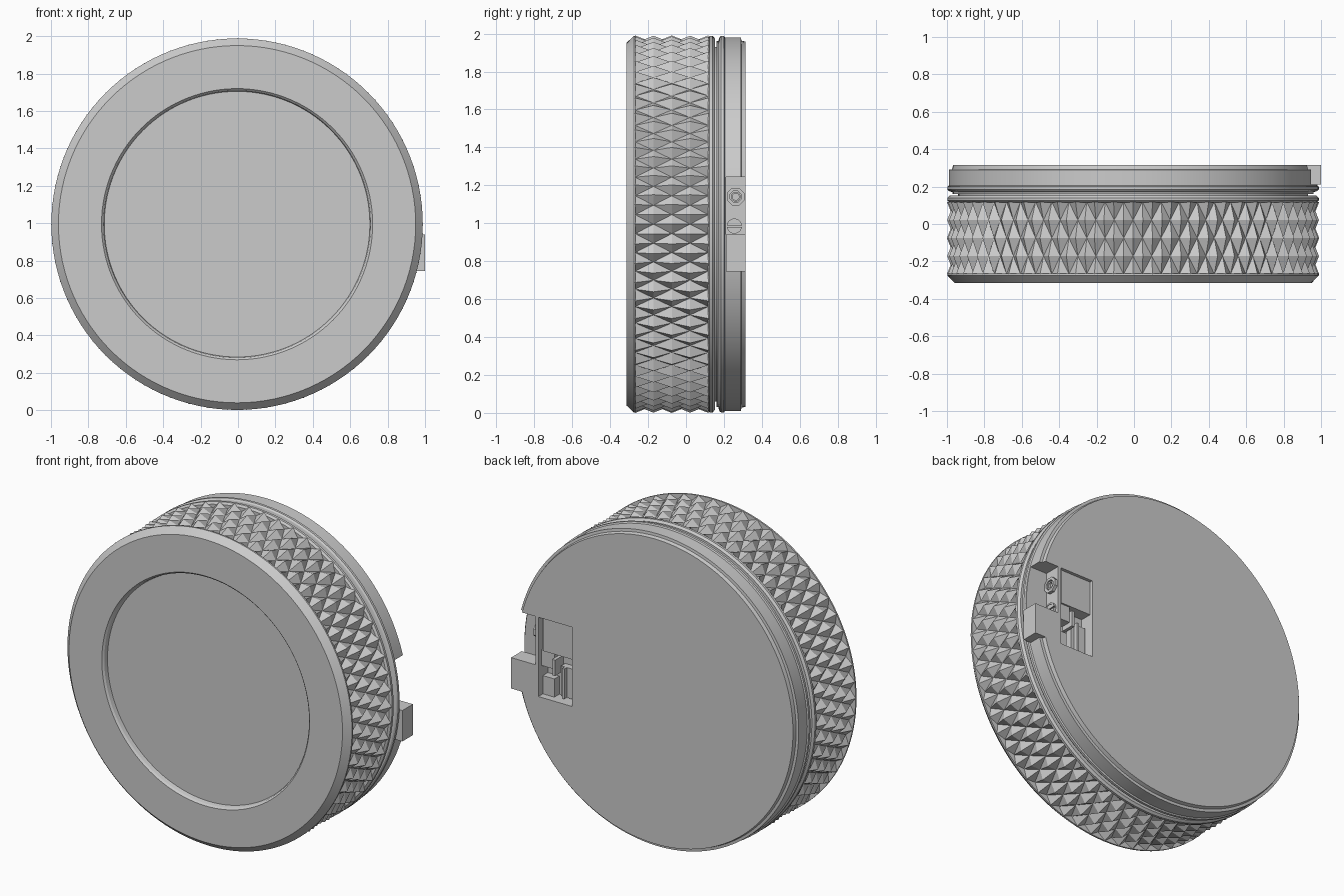
import bpy, bmesh, math

if "Cube" in bpy.data.objects:
    bpy.data.objects.remove(bpy.data.objects["Cube"])

CX, CZ, N = -0.005, 0.995, 120   # wheel axis runs along y through (CX, CZ)


def finish(name, bm, smooth=True):
    bmesh.ops.recalc_face_normals(bm, faces=bm.faces)
    me = bpy.data.meshes.new(name)
    bm.to_mesh(me)
    bm.free()
    ob = bpy.data.objects.new(name, me)
    bpy.context.collection.objects.link(ob)
    bpy.ops.object.select_all(action='DESELECT')
    ob.select_set(True)
    bpy.context.view_layer.objects.active = ob
    if smooth:
        bpy.ops.object.shade_smooth_by_angle(angle=math.radians(20))
    return ob


def ring(bm, r, y, n=N, cx=CX, cz=CZ):
    step = 2 * math.pi / n
    return [bm.verts.new((cx + r * math.cos(i * step), y, cz + r * math.sin(i * step)))
            for i in range(n)]


def lathe(name, profile):
    """Solid turned around the wheel axis; profile is (radius, y), capped at both ends."""
    bm = bmesh.new()
    rings = [ring(bm, r, y) for r, y in profile]
    for a, b in zip(rings, rings[1:]):
        for i in range(N):
            j = (i + 1) % N
            bm.faces.new((a[i], a[j], b[j], b[i]))
    bm.faces.new(rings[0])
    bm.faces.new(rings[-1])
    return finish(name, bm)


def box(name, x, y, z):
    bm = bmesh.new()
    bmesh.ops.create_cube(bm, size=1)
    for v in bm.verts:
        v.co = [(lo + hi) / 2 + c * (hi - lo) for c, (lo, hi) in zip(v.co, (x, y, z))]
    return finish(name, bm, False)


def cut(target, cutter):
    mod = target.modifiers.new("cut", 'BOOLEAN')
    mod.operation, mod.solver, mod.object = 'DIFFERENCE', 'EXACT', cutter
    bpy.context.view_layer.objects.active = target
    bpy.ops.object.modifier_apply(modifier=mod.name)
    bpy.data.objects.remove(cutter)


def tube(name, x0, x1, y, z, r_out, r_in, depth, n):
    """Round socket facing +x with a blind hole."""
    bm = bmesh.new()
    loops = []
    for r, x in ((r_out, x0), (r_out, x1), (r_in, x1), (r_in, x1 - depth)):
        loops.append([bm.verts.new((x, y + r * math.cos((i + .5) * 2 * math.pi / n),
                                    z + r * math.sin((i + .5) * 2 * math.pi / n))) for i in range(n)])
    for a, b in zip(loops, loops[1:]):
        for i in range(n):
            j = (i + 1) % n
            bm.faces.new((a[i], a[j], b[j], b[i]))
    bm.faces.new(loops[0])
    bm.faces.new(loops[-1])
    return finish(name, bm)


# Knob body: dished front, chamfered rim, core under the knurl, rear lip
lathe("knob_body", [
    (0.71, -0.28), (0.715, -0.305), (0.725, -0.315), (0.955, -0.315), (0.993, -0.275),
    (0.993, -0.265), (0.955, -0.265), (0.955, 0.115), (0.98, 0.115), (0.993, 0.125),
    (0.993, 0.14), (0.98, 0.152), (0.935, 0.152)])

# Knurled grip: peaks and valleys alternate on a grid, split along the valley lines
bm = bmesh.new()
ROWS = 4
Y0, Y1 = -0.268, 0.118
grid = []
for k in range(ROWS + 1):
    loop = ring(bm, 1.0, Y0 + (Y1 - Y0) * k / ROWS)
    for i, v in enumerate(loop):
        r = 0.995 if (i + k) % 2 == 0 else 0.957
        v.co.x, v.co.z = CX + (v.co.x - CX) * r, CZ + (v.co.z - CZ) * r
    grid.append(loop)
for k in range(ROWS):
    for i in range(N):
        j = (i + 1) % N
        a, b, c, d = grid[k][i], grid[k][j], grid[k + 1][j], grid[k + 1][i]
        tris = ((a, b, d), (b, c, d)) if (i + k) % 2 == 0 else ((a, b, c), (a, c, d))
        for t in tris:
            bm.faces.new(t)
finish("knurled_grip", bm, False)

# Turning gap between knob and base
lathe("spacer_ring", [(0.935, 0.14), (0.935, 0.16), (0.965, 0.16), (0.965, 0.178)])

# Rear base with stepped rim
base = lathe("rear_base", [
    (0.965, 0.17), (0.985, 0.176), (0.993, 0.185), (0.993, 0.2), (0.985, 0.205),
    (0.985, 0.29), (0.968, 0.292), (0.962, 0.315)])
cut(base, box("notch_cutter", (0.83, 1.1), (0.21, 0.4), (0.745, 1.245)))
cut(base, box("pocket_cutter", (0.575, 0.81), (0.22, 0.4), (0.745, 1.245)))

# Side latch block, flush with the back
box("latch_block", (0.83, 1.0), (0.21, 0.315), (0.745, 0.94))

# Socket and screw on the notch wall
tube("socket_ring", 0.82, 0.85, 0.262, 1.14, 0.05, 0.032, 0.04, 8)
tube("socket_pin", 0.81, 0.845, 0.262, 1.14, 0.026, 0.018, 0.02, 16)
screw = tube("screw_head", 0.82, 0.845, 0.255, 0.985, 0.04, 0.03, 0.002, 24)
cut(screw, box("slot_cutter", (0.835, 0.9), (0.2, 0.31), (0.981, 0.989)))

# Pocket contents: cover plate, ledges and contact bars
for name, x, y, z in (
        ("pocket_plate", (0.575, 0.79), (0.21, 0.295), (1.03, 1.245)),
        ("pocket_ledge", (0.72, 0.81), (0.21, 0.285), (0.93, 1.03)),
        ("pocket_bar", (0.70, 0.72), (0.21, 0.305), (0.90, 1.0)),
        ("pocket_tray", (0.585, 0.69), (0.21, 0.26), (0.76, 0.95)),
        ("tray_divider", (0.65, 0.665), (0.21, 0.285), (0.76, 0.95)),
        ("pocket_step", (0.73, 0.81), (0.21, 0.27), (0.745, 0.86))):
    box(name, x, y, z)
